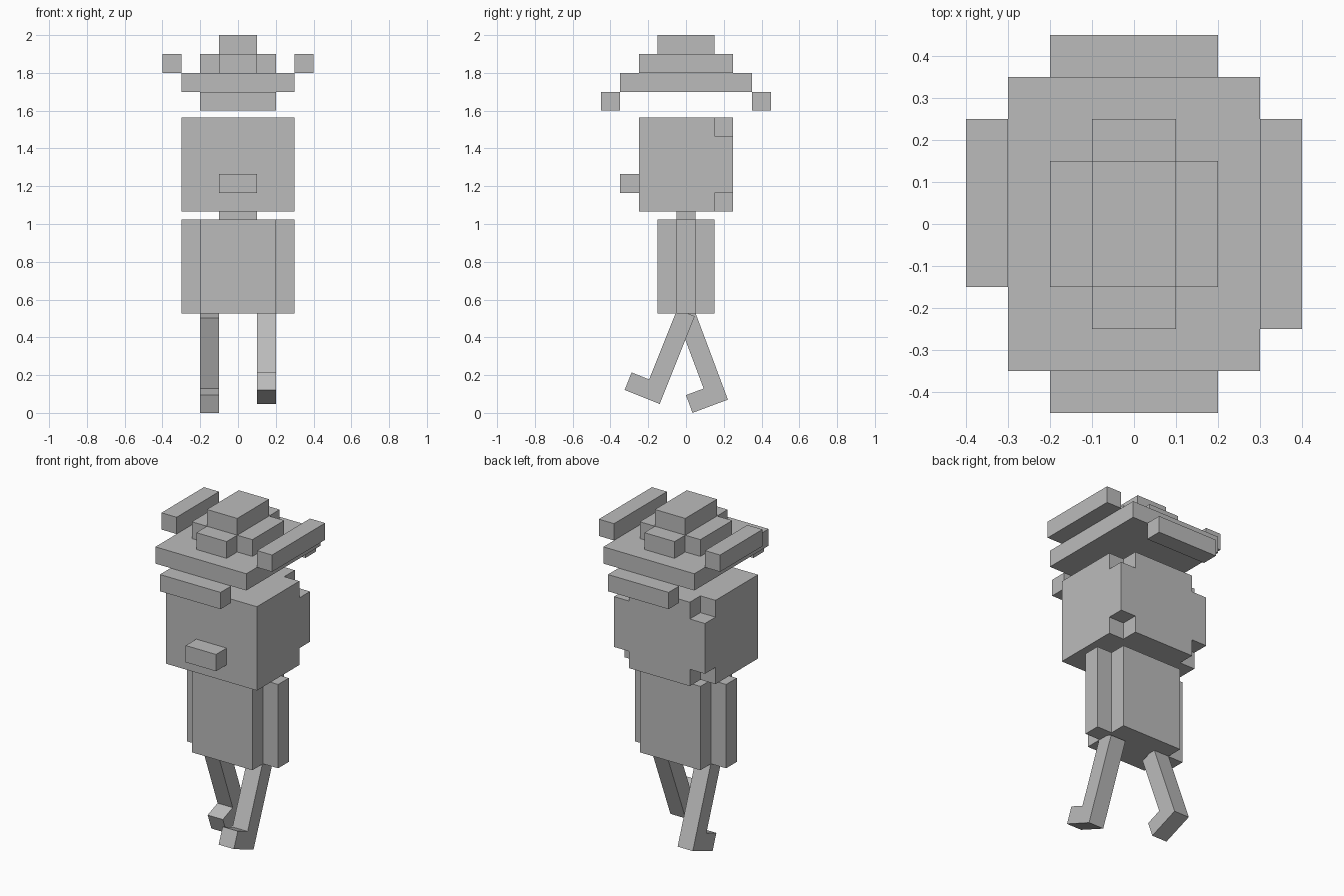
import bpy, bmesh, math
from mathutils import Vector, Matrix

cube = bpy.data.objects.get("Cube")
if cube:
    bpy.data.objects.remove(cube, do_unlink=True)

grey = bpy.data.materials.new("plain_grey")
grey.use_nodes = True
grey.diffuse_color = (0.5, 0.5, 0.5, 1)
grey.node_tree.nodes["Principled BSDF"].inputs["Base Color"].default_value = (0.5, 0.5, 0.5, 1)


def finish(name, bm):
    bmesh.ops.recalc_face_normals(bm, faces=bm.faces)
    mesh = bpy.data.meshes.new(name)
    bm.to_mesh(mesh)
    bm.free()
    mesh.materials.append(grey)
    obj = bpy.data.objects.new(name, mesh)
    bpy.context.collection.objects.link(obj)
    return obj


def box_bm(x, y, z):
    bm = bmesh.new()
    bmesh.ops.create_cube(bm, size=1)
    for v in bm.verts:
        v.co = [lo + (c + 0.5) * (hi - lo) for c, (lo, hi) in zip(v.co, (x, y, z))]
    return bm


def box(name, x, y, z):
    return finish(name, box_bm(x, y, z))


def prism(name, points, direction):
    """Extrude a closed 3D outline along a direction."""
    bm = bmesh.new()
    face = bm.faces.new([bm.verts.new(p) for p in points])
    ext = bmesh.ops.extrude_face_region(bm, geom=[face])["geom"]
    bmesh.ops.translate(bm, vec=direction, verts=[g for g in ext if isinstance(g, bmesh.types.BMVert)])
    return finish(name, bm)


# Hat: stepped crown, brim and turned-up or turned-down edges
box("hat_top", (-.1, .1), (-.15, .15), (1.9, 2.0))
quarter = [(.1, .25), (.1, .15), (.2, .15)]
right_half = quarter + [(x, -y) for x, y in reversed(quarter)]
cross = right_half + [(-x, y) for x, y in reversed(right_half)]
prism("hat_crown", [(x, y, 1.8) for x, y in cross], (0, 0, .1))
box("hat_brim", (-.3, .3), (-.35, .35), (1.7, 1.8))
box("hat_edge_front", (-.2, .2), (-.45, -.35), (1.6, 1.7))
box("hat_edge_back", (-.2, .2), (.35, .45), (1.6, 1.7))
box("hat_edge_left", (.3, .4), (-.25, .25), (1.8, 1.9))
box("hat_edge_right", (-.4, -.3), (-.15, .25), (1.8, 1.9))

# Head: block whose back grows out as a cross, leaving the four corners notched
z0, z1 = 1.065, 1.565
bm = box_bm((-.3, .3), (-.25, .15), (z0, z1))
cuts = [((x, 0, 0), (1, 0, 0)) for x in (-.2, .2)]
cuts += [((0, 0, z), (0, 0, 1)) for z in (z0 + .1, z1 - .1)]
for co, no in cuts:
    bmesh.ops.bisect_plane(bm, geom=bm.verts[:] + bm.edges[:] + bm.faces[:],
                           plane_co=co, plane_no=no)
back = []
for f in bm.faces:
    c = f.calc_center_median()
    corner = abs(c.x) > .2 and abs(c.z - (z0 + z1) / 2) > .15
    if c.y > .149 and not corner:
        back.append(f)
ext = bmesh.ops.extrude_face_region(bm, geom=back)["geom"]
bmesh.ops.translate(bm, vec=(0, .1, 0), verts=[g for g in ext if isinstance(g, bmesh.types.BMVert)])
bmesh.ops.dissolve_limit(bm, angle_limit=.01, verts=bm.verts, edges=bm.edges)
finish("head", bm)
box("nose", (-.1, .1), (-.35, -.25), (1.165, 1.265))

# Body
box("neck", (-.1, .1), (-.05, .05), (1.025, 1.065))
box("torso", (-.2, .2), (-.15, .15), (.525, 1.025))
for side, s in (("left", 1), ("right", -1)):
    box("arm_" + side, sorted((s * .2, s * .3)), (-.05, .05), (.525, 1.025))

# Legs: L-shaped side profile with the foot forward, swung at the hip
profile = [(-.05, 0), (.05, 0), (.05, -.5), (-.15, -.5), (-.15, -.4), (-.05, -.4)]
for side, x, hip, angle in (("left", .1, .53, -21.8), ("right", -.2, .521, 20.5)):
    swing = Matrix.Rotation(math.radians(angle), 3, 'X')
    points = [swing @ Vector((x, y, z)) + Vector((0, 0, hip)) for y, z in profile]
    prism("leg_" + side, points, (.1, 0, 0))
